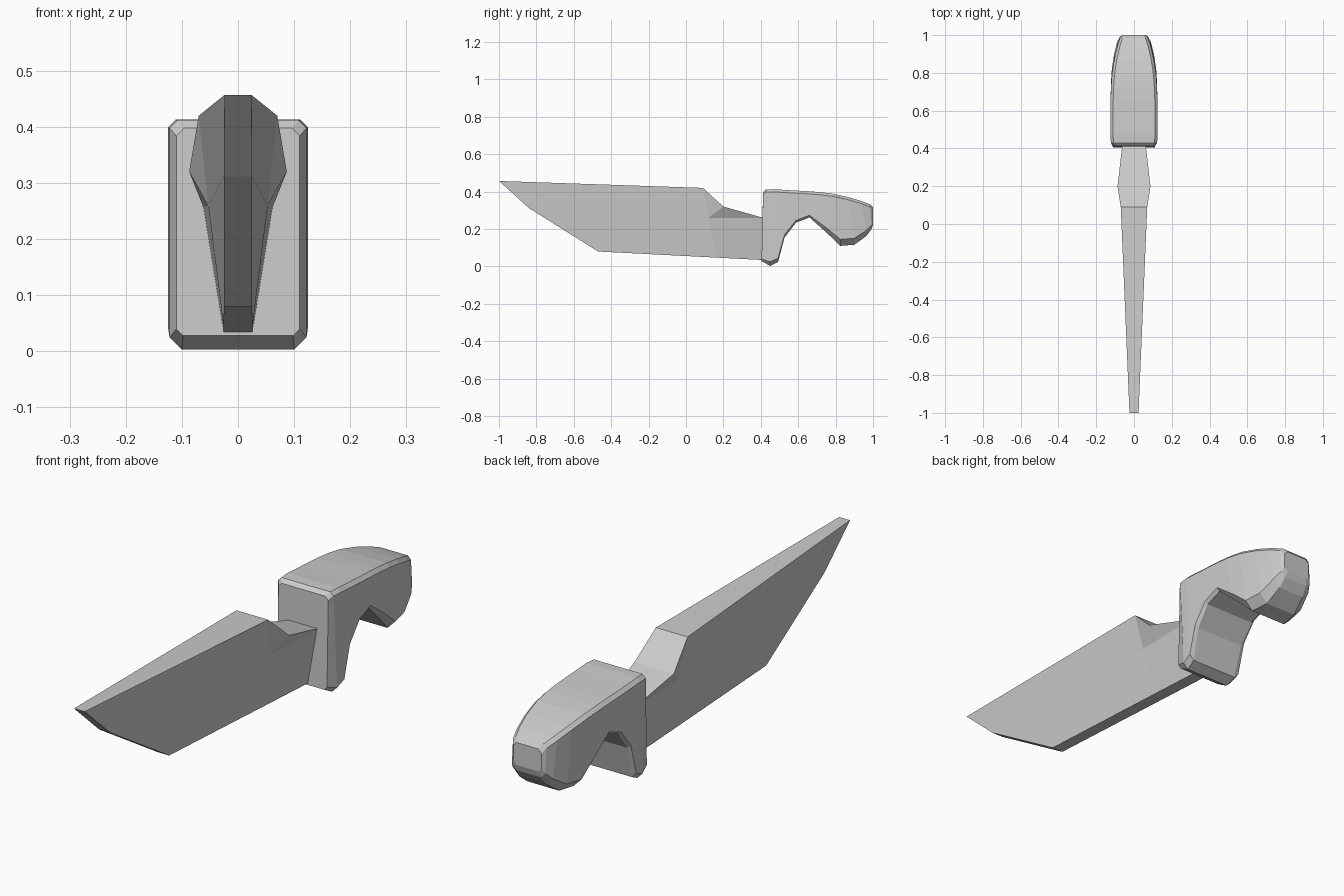
import bpy
import bmesh

cube = bpy.data.objects.get("Cube")
if cube:
    bpy.data.objects.remove(cube, do_unlink=True)

grey = bpy.data.materials.new("plain grey")
grey.use_nodes = True
colour = (0.6, 0.6, 0.6, 1)
grey.diffuse_color = colour
grey.node_tree.nodes["Principled BSDF"].inputs["Base Color"].default_value = colour


def finish(name, bm):
    bmesh.ops.recalc_face_normals(bm, faces=bm.faces)
    mesh = bpy.data.meshes.new(name)
    bm.to_mesh(mesh)
    bm.free()
    mesh.materials.append(grey)
    obj = bpy.data.objects.new(name, mesh)
    bpy.context.collection.objects.link(obj)
    return obj


# Blade: named outline points (half width, y, z), mirrored sides joined by a rim
points = {
    "tip": (0.024, -1, 0.457), "spine": (0.07, 0.09, 0.42),
    "shoulder": (0.087, 0.2, 0.32), "tang_top": (0.062, 0.42, 0.258),
    "tang_base": (0.026, 0.42, 0.034), "root": (0.026, 0.17, 0.047),
    "heel": (0.025, -0.47, 0.08), "belly": (0.025, -0.84, 0.312),
    "waist": (0.053, 0.12, 0.26),
}
sides = [
    ("tip", "spine", "waist", "belly"), ("belly", "waist", "root", "heel"),
    ("spine", "shoulder", "waist"), ("shoulder", "tang_top", "waist"),
    ("waist", "tang_top", "tang_base", "root"),
]
bm = bmesh.new()
left = {n: bm.verts.new(p) for n, p in points.items()}
right = {n: bm.verts.new((-x, y, z)) for n, (x, y, z) in points.items()}
for names in sides:
    for half in (left, right):
        bm.faces.new([half[n] for n in names])
rim = [n for n in points if n != "waist"]
for a, b in zip(rim, rim[1:] + rim[:1]):
    bm.faces.new((left[a], left[b], right[b], right[a]))
finish("blade", bm)

# Handle: chamfered sections lofted from the front leg over the arch to the hook
# (top y, top z, bottom y, bottom z, half width, bottom chamfer)
stations = [
    (0.412, 0.398, 0.404, 0.028, 0.11, 0.012),
    (0.428, 0.412, 0.45, 0.003, 0.122, 0.022),
    (0.47, 0.413, 0.492, 0.024, 0.125, 0.02),
    (0.53, 0.409, 0.527, 0.155, 0.125, 0.015),
    (0.6, 0.405, 0.588, 0.234, 0.125, 0.012),
    (0.66, 0.402, 0.66, 0.262, 0.124, 0.012),
    (0.72, 0.397, 0.75, 0.182, 0.122, 0.025),
    (0.79, 0.388, 0.825, 0.11, 0.117, 0.035),
    (0.87, 0.37, 0.9, 0.116, 0.105, 0.035),
    (0.94, 0.349, 0.965, 0.163, 0.089, 0.03),
    (0.985, 0.332, 0.992, 0.2, 0.074, 0.02),
    (1, 0.315, 1, 0.225, 0.062, 0.015),
]
bm = bmesh.new()
rings = []
for yt, zt, yb, zb, w, c in stations:
    t = 0.014
    half = [(w - t, 0, 0), (w, t, 0), (w, 0, c), (w - c, 0, 0)]
    ring = []
    for i, (x, down, up) in enumerate(half):
        y, z = (yt, zt - down) if i < 2 else (yb, zb + up)
        ring.append((x, y, z))
    ring += [(-x, y, z) for x, y, z in reversed(ring)]
    rings.append([bm.verts.new(p) for p in ring])
for r, s in zip(rings, rings[1:]):
    for i in range(len(r)):
        j = (i + 1) % len(r)
        bm.faces.new((r[i], r[j], s[j], s[i]))
bm.faces.new(rings[0])
bm.faces.new(rings[-1])
finish("handle", bm)
